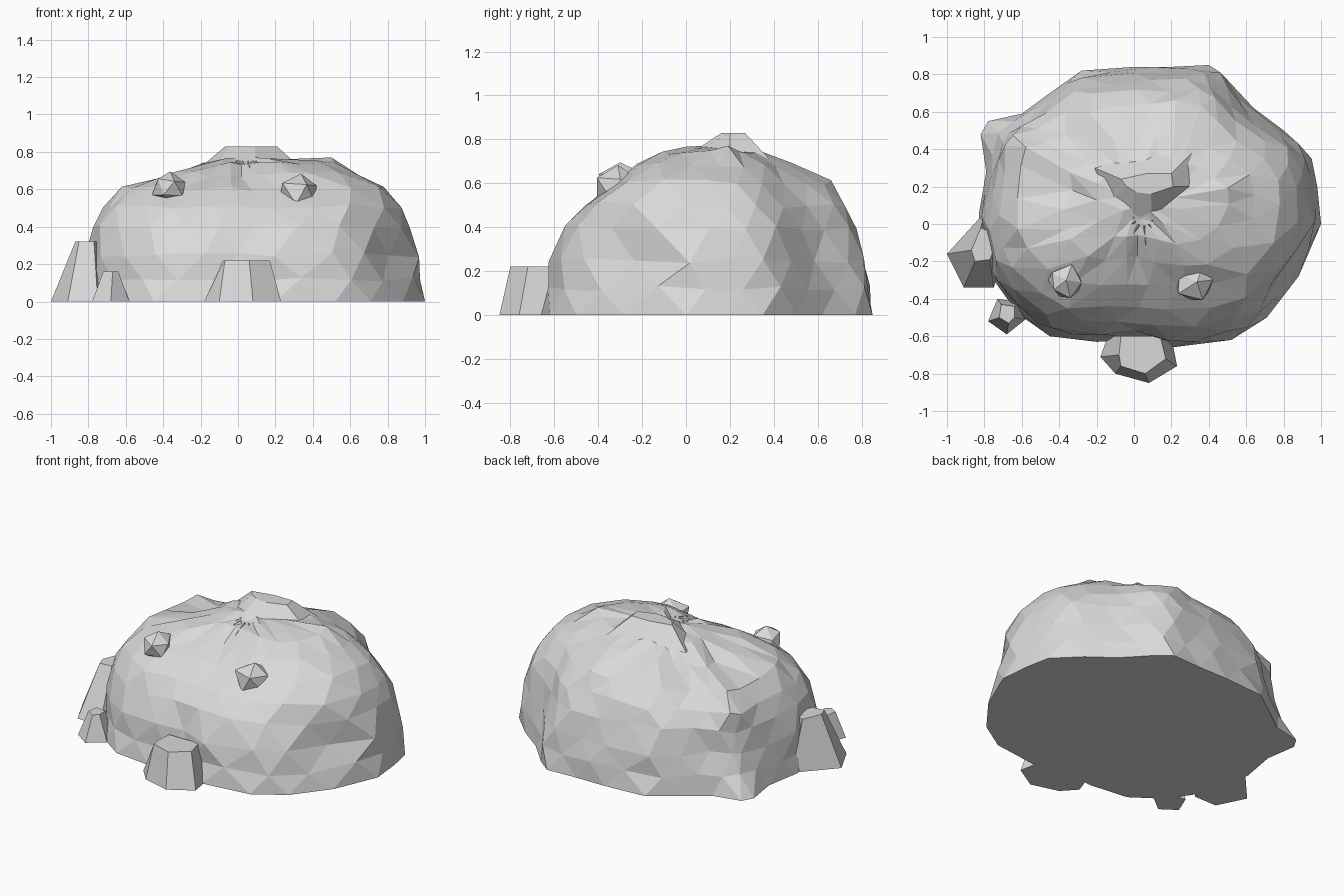
import bpy, bmesh, math, random
from mathutils import Vector

random.seed(4)
if "Cube" in bpy.data.objects:
    bpy.data.objects.remove(bpy.data.objects["Cube"], do_unlink=True)

stone = bpy.data.materials.new("stone grey")
stone.use_nodes = True
GREY = (0.7, 0.7, 0.7, 1)
stone.diffuse_color = GREY
stone.node_tree.nodes["Principled BSDF"].inputs["Base Color"].default_value = GREY


def finish(bm, name):
    bmesh.ops.recalc_face_normals(bm, faces=bm.faces)
    mesh = bpy.data.meshes.new(name)
    bm.to_mesh(mesh)
    bm.free()
    mesh.materials.append(stone)
    obj = bpy.data.objects.new(name, mesh)
    bpy.context.scene.collection.objects.link(obj)
    return obj


def jitter(amount):
    return Vector([random.uniform(-amount, amount) for _ in range(3)])


# Main boulder: ground outline, shrunk ring by ring toward the crown
OUTLINE = [(1, 0), (.98, .2), (.95, .35), (.8, .5), (.64, .62), (.5, .77), (.4, .85),
           (.2, .84), (0, .84), (-.28, .82), (-.45, .7), (-.6, .59), (-.78, .55),
           (-.82, .48), (-.79, .28), (-.83, .05), (-.8, -.15), (-.75, -.3),
           (-.62, -.48), (-.45, -.6), (-.2, -.63), (0, -.62), (.2, -.66),
           (.52, -.62), (.71, -.5), (.88, -.28)]
HEIGHTS = [0, .12, .25, .4, .5, .6, .68, .74, .765]
PROFILE = {
    "left": [1, .99, .96, .92, .87, .78, .64, .47, .2],
    "right": [1, .99, .98, .95, .89, .77, .5, .28, .12],
    "back": [1, .99, .96, .89, .82, .73, .48, .32, .15],
    "front": [1, .97, .94, .86, .74, .56, .38, .22, .1],
}
CENTRE = Vector((.05, .1, 0))
# Hollows (and negative swellings) in the surface: position, reach, depth
DENTS = [((.87, -.27, .28), .15, .07), ((.62, .08, .67), .12, .03),
         ((-.35, .14, .67), .14, .03), ((.55, .6, .35), .15, .03),
         ((-.8, .52, .3), .3, .14), ((-.38, .4, .7), .3, .08),
         ((.33, -.42, .5), .18, .06), ((.5, .2, .74), .16, -.04),
         ((.65, -.25, .55), .22, -.06), ((.05, -.02, .77), .12, .04)]


def boulder():
    bm = bmesh.new()
    count = len(OUTLINE)
    rings = []
    for level, z in enumerate(HEIGHTS):
        ring = []
        for k in range(count):
            p = Vector((*OUTLINE[k], 0))
            if level % 2:  # stagger every second ring
                p = p.lerp(Vector((*OUTLINE[(k + 1) % count], 0)), .5)
            d = p - CENTRE
            n = d.normalized()
            sx = PROFILE["left" if n.x > 0 else "right"][level]
            sy = PROFILE["back" if n.y > 0 else "front"][level]
            co = CENTRE + d * (sx * n.x ** 2 + sy * n.y ** 2)
            co.z = z
            if level:
                co += jitter(.014 if level < 7 else .01)
                for spot, reach, depth in DENTS:
                    away = (co - Vector(spot)).length
                    if away < reach:
                        inward = (Vector((.05, .1, .2)) - co).normalized()
                        co += inward * depth * (1 - away / reach)
            ring.append(bm.verts.new(co))
        rings.append(ring)
    for level in range(len(rings) - 1):
        low, high = rings[level], rings[level + 1]
        for k in range(count):
            j = (k + 1) % count
            if level % 2:
                bm.faces.new((low[k], low[j], high[j]))
                bm.faces.new((low[k], high[j], high[k]))
            else:
                bm.faces.new((low[k], low[j], high[k]))
                bm.faces.new((low[j], high[j], high[k]))
    bm.faces.new(rings[0])
    tip = bm.verts.new((.05, .1, .77))
    for k in range(count):
        bm.faces.new((rings[-1][k], rings[-1][(k + 1) % count], tip))
    # merge the crowded points near the crown into broader facets
    crown = [v for ring in rings[5:] for v in ring]
    bmesh.ops.remove_doubles(bm, verts=crown, dist=.05)
    return finish(bm, "boulder")


# Chipped stone: a ground outline tapering to a flat top
def chipped_stone(name, base, top, low, high):
    bm = bmesh.new()
    lower = [bm.verts.new((x, y, low)) for x, y in base]
    upper = [bm.verts.new((x, y, high)) for x, y in top]
    count = len(base)
    for k in range(count):
        j = (k + 1) % count
        bm.faces.new((lower[k], lower[j], upper[j], upper[k]))
    bm.faces.new(upper)
    bm.faces.new(lower)
    return finish(bm, name)


# Small knob: a rough, low-sided ball half sunk in the boulder
def knob(name, place, size):
    bm = bmesh.new()
    bmesh.ops.create_icosphere(bm, subdivisions=1, radius=1)
    for v in bm.verts:
        v.co = Vector([a * s for a, s in zip(v.co + jitter(.12), size)]) + Vector(place)
    return finish(bm, name)


# Thin ridge: a wedge running outward from the crown
def ridge(name, angle, start, length, z, drop):
    bm = bmesh.new()
    out = Vector((math.cos(angle), math.sin(angle), 0))
    side = Vector((-out.y, out.x, 0)) * .03
    a = Vector((.05, .04, z)) + out * start
    b = a + out * length - Vector((0, 0, drop))
    sink = Vector((0, 0, .06))
    bmesh.ops.convex_hull(bm, input=[bm.verts.new(c) for c in (
        a, a + side - sink, a - side - sink, b - sink / 2, a.lerp(b, .6))])
    return finish(bm, name)


boulder()
chipped_stone("front_stone",
              [(-.18, -.71), (-.1, -.8), (.08, -.85), (.23, -.76), (.2, -.6), (-.14, -.6)],
              [(-.08, -.7), (-.07, -.76), (.06, -.8), (.17, -.72), (.14, -.6), (-.07, -.6)],
              0, .22)
chipped_stone("right_stone",
              [(-1, -.16), (-.91, -.34), (-.75, -.34), (-.68, -.1), (-.8, .06)],
              [(-.87, -.14), (-.85, -.2), (-.77, -.19), (-.72, -.06), (-.82, -.02)],
              0, .32)
chipped_stone("small_right_stone",
              [(-.78, -.52), (-.68, -.59), (-.58, -.51), (-.6, -.42), (-.73, -.4)],
              [(-.72, -.5), (-.67, -.53), (-.64, -.5), (-.64, -.44), (-.71, -.43)],
              0, .16)
chipped_stone("crown_slab",
              [(-.21, .3), (-.14, .12), (-.02, -.02), (.1, -.02), (.34, .2), (.31, .38), (.1, .38)],
              [(-.07, .24), (-.04, .2), (.01, .17), (.09, .16), (.21, .2), (.2, .27), (.07, .27)],
              .71, .828)
knob("right_knob", (-.36, -.31, .605), (.1, .1, .095))
knob("left_knob", (.33, -.31, .58), (.115, .1, .105))

# Folds fanning out in front of the crown
for number, degrees in enumerate((185, 212, 240, 275, 305, 335)):
    ridge(f"crown_ridge_{number}", math.radians(degrees), .05, .15, .755, .05)
